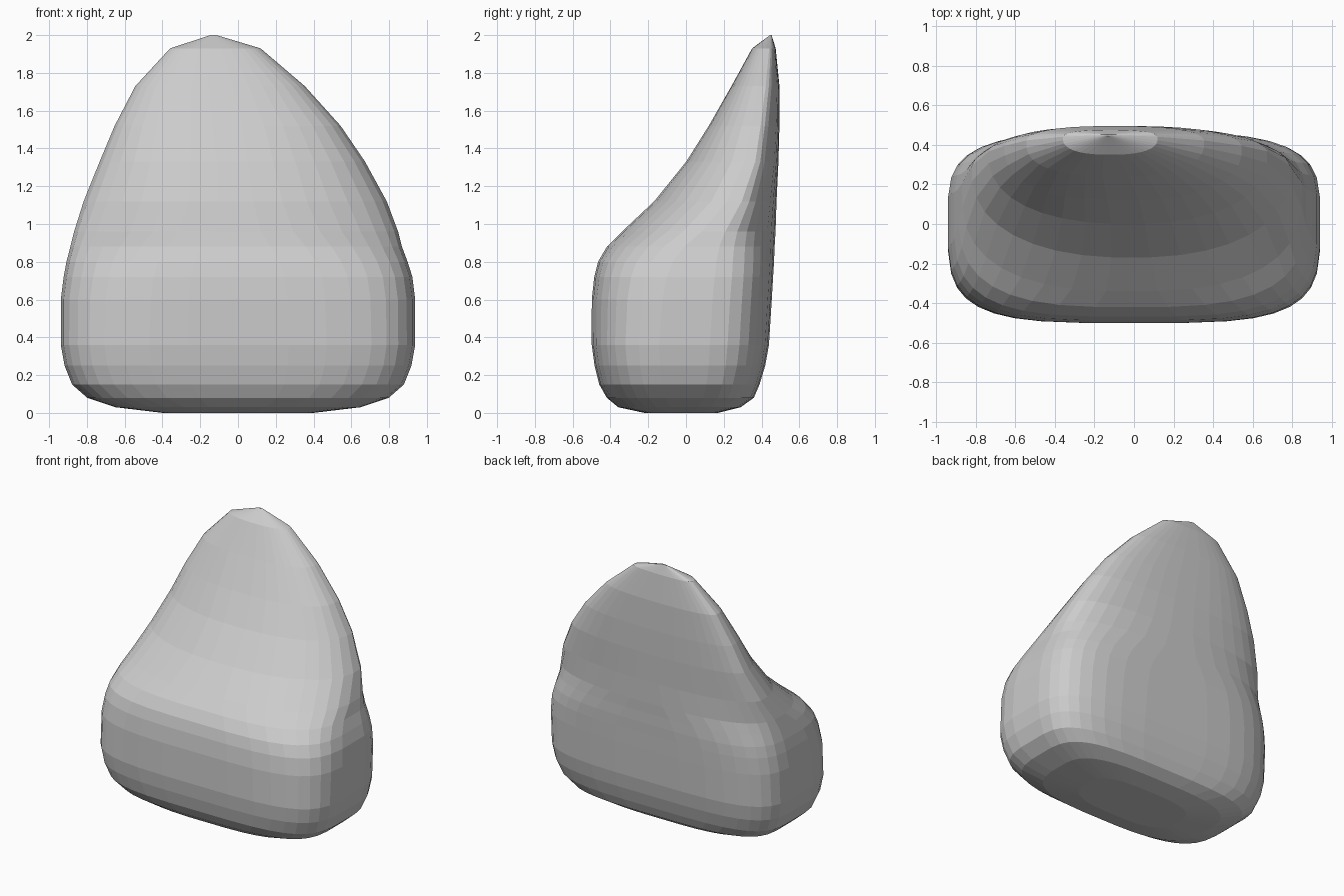
import bpy, bmesh, math

# horizontal sections: z, centre x, half width, front y, widest y, back y, squareness
SECTIONS = [
    (0.00, 0.00, 0.40, -0.22, 0.00, 0.17, 3.0),
    (0.03, 0.00, 0.65, -0.36, 0.00, 0.29, 3.3),
    (0.08, 0.00, 0.80, -0.42, 0.00, 0.36, 3.6),
    (0.15, 0.00, 0.88, -0.46, 0.00, 0.39, 3.8),
    (0.25, 0.00, 0.92, -0.485, 0.00, 0.42, 3.9),
    (0.36, 0.00, 0.94, -0.50, 0.00, 0.44, 3.9),
    (0.60, 0.00, 0.94, -0.50, 0.02, 0.455, 3.8),
    (0.72, 0.00, 0.925, -0.487, 0.04, 0.462, 3.7),
    (0.80, -0.005, 0.905, -0.467, 0.06, 0.467, 3.5),
    (0.88, -0.01, 0.88, -0.42, 0.10, 0.47, 3.1),
    (0.96, -0.01, 0.86, -0.34, 0.16, 0.475, 2.6),
    (1.12, -0.015, 0.805, -0.17, 0.27, 0.48, 2.3),
    (1.33, -0.03, 0.705, 0.00, 0.35, 0.49, 2.3),
    (1.52, -0.055, 0.60, 0.12, 0.38, 0.495, 2.4),
    (1.73, -0.095, 0.45, 0.24, 0.41, 0.495, 2.5),
    (1.93, -0.12, 0.24, 0.35, 0.435, 0.475, 2.5),
    (2.00, -0.13, 0.015, 0.445, 0.45, 0.453, 2.5),
]
SIDES = 36


def section_point(s, i):
    z, cx, w, front, mid, back, n = s
    a = 2 * math.pi * (i + 0.5) / SIDES
    c, d = math.cos(a), math.sin(a)
    depth = back - mid if d > 0 else mid - front
    e = 2 / n
    return (cx + w * math.copysign(abs(c) ** e, c),
            mid + depth * math.copysign(abs(d) ** e, d), z)


# padded seat block flowing up into a tall rounded back
bm = bmesh.new()
rings = [[bm.verts.new(section_point(s, i)) for i in range(SIDES)] for s in SECTIONS]
for low, high in zip(rings, rings[1:]):
    for i in range(SIDES):
        j = (i + 1) % SIDES
        bm.faces.new((low[i], low[j], high[j], high[i]))
bm.faces.new(rings[0][::-1])
bm.faces.new(rings[-1])
bmesh.ops.recalc_face_normals(bm, faces=bm.faces)
mesh = bpy.data.meshes.new("padded_seat")
bm.to_mesh(mesh)
bm.free()
seat = bpy.data.objects.new("padded_seat", mesh)
bpy.context.collection.objects.link(seat)
